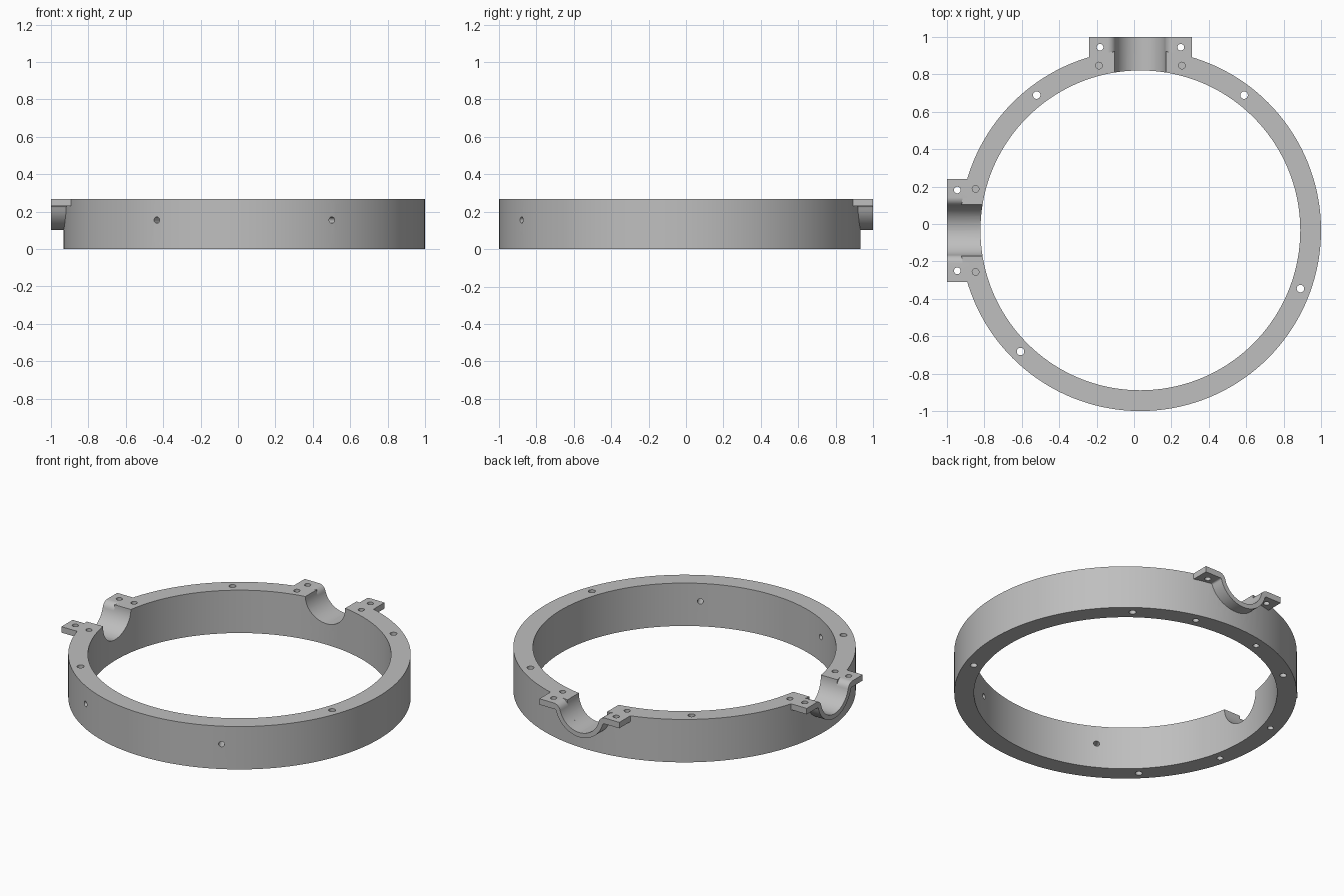
import bpy
import bmesh
from math import sin, cos, pi, radians, sqrt, atan2
from mathutils import Matrix, Vector

old = bpy.data.objects.get("Cube")
if old:
    bpy.data.objects.remove(old, do_unlink=True)

CENTRE = Vector((0.034, -0.034, 0))
R_OUT, R_IN, H = 0.966, 0.855, 0.267
CHANNEL, SHELL = 0.137, 0.029
HOLE = 0.02

grey = bpy.data.materials.new("plain grey")
grey.use_nodes = True
colour = (0.52, 0.52, 0.52, 1)
grey.diffuse_color = colour
grey.node_tree.nodes["Principled BSDF"].inputs["Base Color"].default_value = colour


def make_object(name, bm):
    bmesh.ops.recalc_face_normals(bm, faces=bm.faces)
    mesh = bpy.data.meshes.new(name)
    bm.to_mesh(mesh)
    bm.free()
    mesh.materials.append(grey)
    obj = bpy.data.objects.new(name, mesh)
    bpy.context.collection.objects.link(obj)
    return obj


def add_cylinder(bm, radius, depth, matrix, segments=24):
    bmesh.ops.create_cone(bm, cap_ends=True, segments=segments, radius1=radius,
                          radius2=radius, depth=depth, matrix=matrix)


def cylinder(name, radius, depth, matrix, segments=24):
    bm = bmesh.new()
    add_cylinder(bm, radius, depth, matrix, segments)
    return make_object(name, bm)


def combine(target, tool, operation):
    mod = target.modifiers.new("combine", "BOOLEAN")
    mod.operation = operation
    mod.solver = "EXACT"
    mod.object = tool
    graph = bpy.context.evaluated_depsgraph_get()
    mesh = bpy.data.meshes.new_from_object(target.evaluated_get(graph))
    target.modifiers.clear()
    target.data = mesh
    bpy.data.objects.remove(tool, do_unlink=True)


def at(x, y, z):
    return Matrix.Translation((x, y, z))


def arc(cx, cz, r, a0, a1, n):
    return [(cx + r * cos(a0 + (a1 - a0) * i / n),
             cz + r * sin(a0 + (a1 - a0) * i / n)) for i in range(n + 1)]


def half_profile(radius, fillet, top):
    """Flange edge, rounded shoulder, then down to the channel floor."""
    cz = top - fillet
    cx = sqrt((radius + fillet) ** 2 - (H - cz) ** 2)
    lean = atan2(H - cz, -cx)
    return ([(0.275, top)] + arc(cx, cz, fillet, pi / 2, lean, 8)
            + arc(0, H, radius, lean - pi, -pi / 2, 14))


def whole_profile(radius, fillet, top):
    half = half_profile(radius, fillet, top)
    return half + [(-x, z) for x, z in reversed(half[:-1])]


def saddle(name, turn):
    """Curved clamp saddle with a flange on each side."""
    upper = whole_profile(CHANNEL, 0.045, H)
    lower = whole_profile(CHANNEL + SHELL, 0.012, H - 0.037)
    bm = bmesh.new()
    face = bm.faces.new([bm.verts.new((x, 0.875, z))
                         for x, z in upper + lower[::-1]])
    out = bmesh.ops.extrude_face_region(bm, geom=[face])
    verts = [v for v in out["geom"] if isinstance(v, bmesh.types.BMVert)]
    bmesh.ops.translate(bm, verts=verts, vec=(0, 1.034 - 0.875, 0))
    bm.transform(turn)
    return make_object(name, bm)


# Plain ring
ring = cylinder("mounting_ring", R_OUT, H, at(0, 0, H / 2), 144)
combine(ring, cylinder("bore", R_IN, 1, at(0, 0, 0), 144), "DIFFERENCE")

# Saddles at the back and the right, with channel and screw holes
for name, angle in (("back_saddle", 0), ("right_saddle", pi / 2)):
    turn = Matrix.Rotation(angle, 4, "Z")
    combine(ring, saddle(name, turn), "UNION")
    lie = turn @ at(0, 0.9, H) @ Matrix.Rotation(pi / 2, 4, "X")
    combine(ring, cylinder("channel", CHANNEL, 0.4, lie, 64), "DIFFERENCE")
    bm = bmesh.new()
    for side in (-1, 1):
        add_cylinder(bm, 0.018, 0.2, turn @ at(side * 0.216, 0.979, H))
        for z in (0, H):
            add_cylinder(bm, 0.018, 0.14, turn @ at(side * 0.222, 0.881, z))
    combine(ring, make_object("screw_holes", bm), "DIFFERENCE")

# Vertical through holes around the ring
bm = bmesh.new()
for degrees in (52.5, 127.5, -20, -134.7):
    a = radians(degrees)
    add_cylinder(bm, HOLE, 1, at(0.911 * cos(a), 0.911 * sin(a), H / 2))
combine(ring, make_object("through_holes", bm), "DIFFERENCE")

# Radial holes in the front wall
bm = bmesh.new()
for degrees in (-61, -119):
    a = radians(degrees)
    turn = Matrix.Rotation(a, 4, "Z") @ at(0.91, 0, 0.155)
    add_cylinder(bm, 0.017, 0.3, turn @ Matrix.Rotation(pi / 2, 4, "Y"))
combine(ring, make_object("radial_holes", bm), "DIFFERENCE")

# Centre the part and smooth its curved walls
ring.data.transform(Matrix.Translation(CENTRE))
bpy.ops.object.select_all(action="DESELECT")
ring.select_set(True)
bpy.context.view_layer.objects.active = ring
bpy.ops.object.shade_smooth_by_angle(angle=radians(30))
